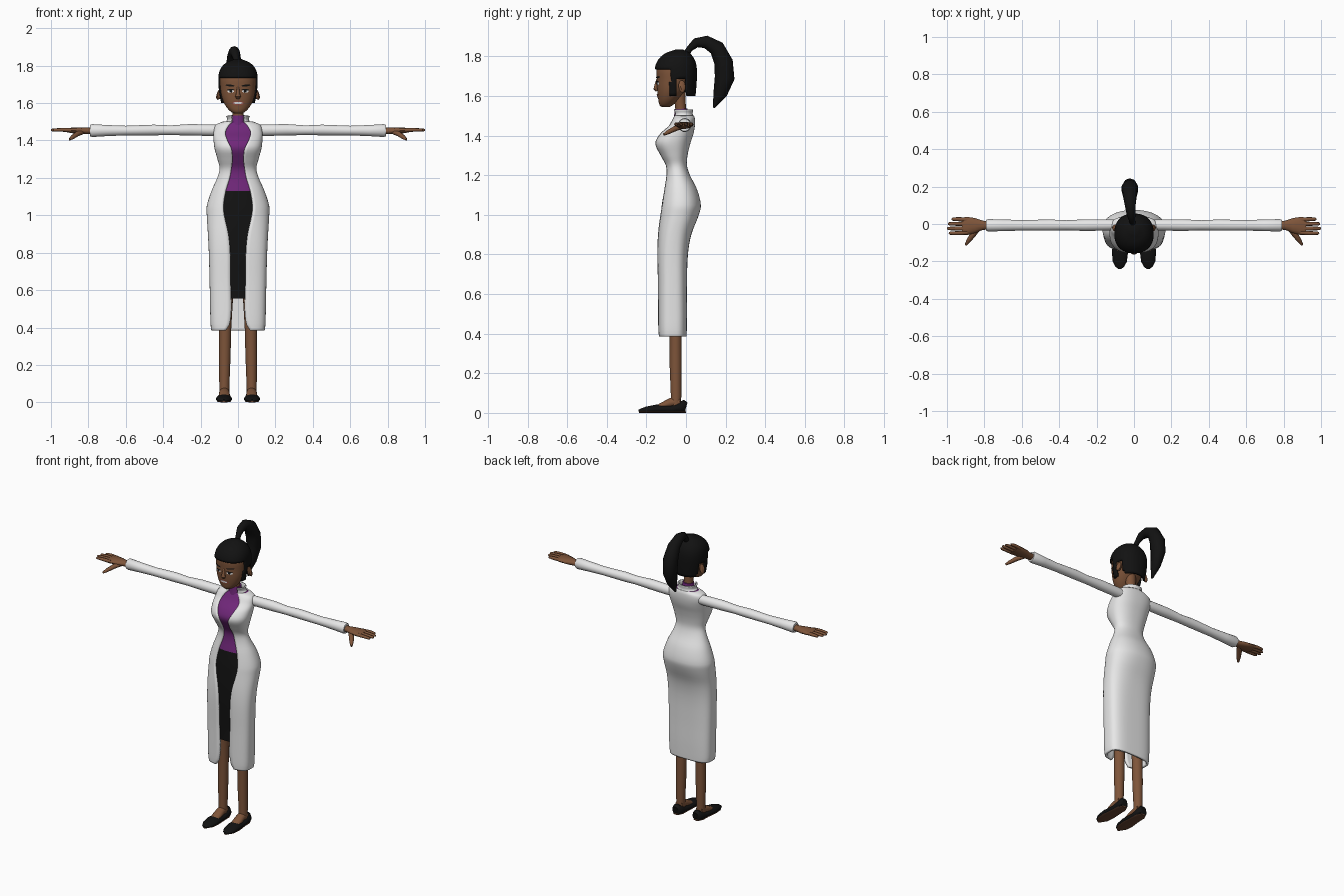
import bpy, bmesh, math
from mathutils import Vector

if "Cube" in bpy.data.objects:
    bpy.data.objects.remove(bpy.data.objects["Cube"])


def material(name, rgb, rough=0.7):
    m = bpy.data.materials.new(name)
    m.use_nodes = True
    m.diffuse_color = (*rgb, 1)
    node = m.node_tree.nodes["Principled BSDF"]
    node.inputs["Base Color"].default_value = (*rgb, 1)
    node.inputs["Roughness"].default_value = rough
    return m


WHITE = material("coat white", (.8, .8, .8))
SKIN = material("skin brown", (.21, .09, .042))
PURPLE = material("shirt purple", (.16, .02, .19))
BLACK = material("black", (.006, .006, .006))
LIPS = material("lip red", (.28, .07, .05))
SOLE = material("sole brown", (.13, .055, .03))


def finish(name, bm, mat, mirror=False, thick=0, fix=True):
    if fix:
        bmesh.ops.recalc_face_normals(bm, faces=bm.faces)
    me = bpy.data.meshes.new(name)
    bm.to_mesh(me)
    bm.free()
    me.materials.append(mat)
    ob = bpy.data.objects.new(name, me)
    bpy.context.collection.objects.link(ob)
    if mirror:
        ob.modifiers.new("mirror", "MIRROR").use_mirror_merge = False
    if thick:
        s = ob.modifiers.new("thickness", "SOLIDIFY")
        s.thickness, s.offset = thick, -1
    bpy.ops.object.select_all(action='DESELECT')
    ob.select_set(True)
    bpy.context.view_layer.objects.active = ob
    bpy.ops.object.shade_smooth_by_angle(angle=math.radians(50))
    return ob


def skin_rings(rings, closed=True, caps=True):
    bm = bmesh.new()
    vs = [[bm.verts.new(p) for p in r] for r in rings]
    n = len(rings[0])
    for a, b in zip(vs, vs[1:]):
        for i in range(n if closed else n - 1):
            j = (i + 1) % n
            bm.faces.new((a[i], a[j], b[j], b[i]))
    if closed and caps:
        bm.faces.new(vs[0][::-1])
        bm.faces.new(vs[-1])
    return bm


def sample(table, z):
    """Smooth interpolation of a table whose first column is height."""
    k = max(0, min(len(table) - 2, sum(r[0] <= z for r in table) - 1))
    p, q = table[k], table[k + 1]
    o, s = table[max(k - 1, 0)], table[min(k + 2, len(table) - 1)]
    h = q[0] - p[0]
    t = (z - p[0]) / h
    out = []
    for c in range(1, len(p)):
        m0 = (q[c] - o[c]) / (q[0] - o[0]) * h
        m1 = (s[c] - p[c]) / (s[0] - p[0]) * h
        d = q[c] - p[c]
        out.append(p[c] + t * (m0 + t * (3 * d - 2 * m0 - m1 + t * (m0 + m1 - 2 * d))))
    return out


def heights(table, lo=-9, hi=9, steps=4):
    zs = {lo, hi}
    for p, q in zip(table, table[1:]):
        zs |= {p[0] + (q[0] - p[0]) * i / steps for i in range(steps + 1)}
    return sorted(z for z in zs if max(lo, table[0][0]) <= z <= min(hi, table[-1][0]))


def spow(v, p):
    return math.copysign(abs(v) ** p, v)


def section(row, z, n=40, inset=0, opening=None):
    """Horizontal superellipse, starting at the front and turning to +x."""
    hw, yf, yb, e = row[0] - inset, row[1] + inset, row[2] - inset, row[3]
    a0 = math.asin(min(1, opening / hw) ** (e / 2)) if opening else 0
    pts = []
    for i in range(n):
        a = a0 + (2 * math.pi - 2 * a0) * i / ((n - 1) if opening else n)
        pts.append((hw * spow(math.sin(a), 2 / e),
                    (yf + yb) / 2 - (yb - yf) / 2 * spow(math.cos(a), 2 / e), z))
    return pts


def tube(name, pts, mat, up=(0, 0, 1), n=14, mirror=True, floor=None):
    """Path of (x, y, z, side radius, other radius)."""
    P = [Vector(p[:3]) for p in pts]
    rings = []
    for i, p in enumerate(pts):
        t = (P[min(i + 1, len(P) - 1)] - P[max(i - 1, 0)]).normalized()
        side = t.cross(Vector(up)).normalized()
        other = side.cross(t)
        ring = [P[i] + side * p[3] * math.cos(a) + other * p[4] * math.sin(a)
                for a in (2 * math.pi * j / n for j in range(n))]
        if floor is not None:
            for v in ring:
                v.z = max(v.z, floor)
        rings.append(ring)
    return finish(name, skin_rings(rings), mat, mirror)


# Torso: height, half width, front y, back y, squareness, coat opening
TORSO = [(.385, .143, -.138, .003, 3.2, .065), (.42, .147, -.14, .004, 3.2, .045),
         (.5, .149, -.141, .005, 3.2, .036), (.65, .152, -.142, .005, 3.1, .04),
         (.8, .156, -.145, .01, 2.9, .042), (.9, .161, -.143, .027, 2.6, .052),
         (1.0, .167, -.136, .065, 2.3, .075), (1.05, .167, -.131, .075, 2.2, .08),
         (1.13, .142, -.117, .055, 2.2, .068), (1.2, .111, -.103, .02, 2.2, .046),
         (1.25, .098, -.105, .005, 2.2, .036), (1.3, .11, -.13, .008, 2.3, .03),
         (1.36, .126, -.157, .022, 2.4, .038), (1.41, .131, -.135, .038, 2.4, .06),
         (1.45, .13, -.093, .045, 2.4, .068), (1.485, .118, -.07, .045, 2.3, .05),
         (1.502, .078, -.062, .04, 2.1, .035)]
coat = [section(r, z, 48, 0, r[4]) for z in heights(TORSO) for r in [sample(TORSO, z)]]
finish("long_coat", skin_rings(coat, closed=False), WHITE, thick=.014, fix=False)

for name, lo, hi, mat in (("shirt", 1.13, 1.5, PURPLE), ("skirt", .555, 1.13, BLACK)):
    rings = [section(sample(TORSO, z), z, 48, .009) for z in heights(TORSO, lo, hi)]
    finish(name, skin_rings(rings), mat)

# Collars and neck
COLLAR = [(1.495, .07, -.064, .038, 2), (1.51, .058, -.064, .034, 2), (1.53, .063, -.07, .036, 2)]
collar = [section(sample(COLLAR, z), z, 32, 0, .035) for z in heights(COLLAR)]
finish("coat_collar", skin_rings(collar, closed=False), WHITE, thick=.008, fix=False)
tube("shirt_collar", [(0, -.022, 1.48, .045, .042), (0, -.024, 1.51, .038, .035),
                      (0, -.025, 1.535, .035, .033)], PURPLE, (0, 1, 0), 20, False)
tube("neck", [(0, -.024, 1.5, .031, .028), (0, -.028, 1.55, .029, .027),
              (0, -.035, 1.63, .035, .032)], SKIN, (0, 1, 0), 20, False)

# Head
HEAD = [(1.543, .018, -.122, -.085, 2), (1.555, .04, -.134, -.065, 2.1),
        (1.585, .066, -.14, -.035, 2.2), (1.63, .086, -.145, 0, 2.2),
        (1.68, .095, -.147, .03, 2.2), (1.74, .097, -.148, .042, 2.2),
        (1.79, .08, -.125, .03, 2.1), (1.82, .03, -.07, -.02, 2)]
finish("head", skin_rings([section(sample(HEAD, z), z) for z in heights(HEAD)]), SKIN)
tube("nose", [(0, -.143, 1.685, .006, .006), (0, -.15, 1.655, .009, .009),
              (0, -.153, 1.636, .015, .011), (0, -.146, 1.625, .009, .006)], SKIN,
     (0, 1, 0), 12, False)
tube("ears", [(.09, -.022, 1.645, .012, .024), (.104, -.02, 1.648, .018, .032),
              (.109, -.018, 1.65, .011, .023)], SKIN)

# Hair cap with a straight fringe, a lock before each ear and a long back
HAIR = [(1.6, .09, -.145, .048, 2.2), (1.67, .102, -.15, .054, 2.2),
        (1.735, .105, -.157, .055, 2.3), (1.78, .095, -.142, .045, 2.2),
        (1.815, .065, -.105, .02, 2.1), (1.835, .02, -.05, -.015, 2)]
bm = skin_rings([section(sample(HAIR, z), z, 56) for z in heights(HAIR)])
bare = []
for f in bm.faces:
    c = f.calc_center_median()
    lock = -.08 < c.y < -.05
    if c.z < 1.735 and not (lock or c.y > .002 or (c.z > 1.68 and c.y > -.08)) or len(f.verts) > 4 and c.z < 1.7:
        bare.append(f)
bmesh.ops.delete(bm, geom=bare, context='FACES')
finish("hair_cap", bm, BLACK, thick=.012, fix=False)
tube("ponytail", [(-.005, .0, 1.81, .016, .016), (-.01, .018, 1.838, .016, .016),
                  (-.015, .05, 1.868, .024, .024), (-.02, .1, 1.873, .032, .03),
                  (-.022, .155, 1.842, .04, .038), (-.022, .19, 1.77, .047, .046),
                  (-.022, .195, 1.69, .05, .042), (-.022, .172, 1.61, .035, .028),
                  (-.022, .14, 1.54, .005, .005)], BLACK, (1, 0, 0), 10, False)


def face_patch(name, x, z, rx, rz, mat, lift, tilt=0, mirror=True):
    """Thin ellipse laid on the front of the head."""
    bm = bmesh.new()

    def vert(px, pz):
        hw, yf, yb, e = sample(HEAD, pz)
        k = (1 - min(1, abs(px / hw)) ** e) ** (1 / e)
        return bm.verts.new((px, (yf + yb) / 2 - (yb - yf) / 2 * k - lift, pz))
    mid = vert(x, z)
    rim = []
    for i in range(16):
        a = math.tau * i / 16
        px = rx * math.cos(a)
        rim.append(vert(x + px, z + rz * math.sin(a) + tilt * px))
    for i in range(16):
        bm.faces.new((mid, rim[i], rim[(i + 1) % 16]))
    finish(name, bm, mat, mirror, fix=False)


face_patch("eye_whites", .039, 1.663, .018, .008, WHITE, .003)
face_patch("pupils", .038, 1.664, .008, .008, BLACK, .005)
face_patch("eyelashes", .04, 1.672, .021, .0035, BLACK, .006, -.08)
face_patch("eyebrows", .043, 1.694, .024, .005, BLACK, .004, .1)
face_patch("lips", 0, 1.6, .032, .012, LIPS, .003, 0, False)
face_patch("teeth", 0, 1.601, .025, .006, WHITE, .005, 0, False)

# Sleeves, hands and fingers
tube("sleeves", [(.09, -.005, 1.455, .028, .03), (.14, -.005, 1.455, .03, .031),
                 (.26, -.006, 1.457, .031, .031), (.36, -.007, 1.455, .027, .026),
                 (.45, -.006, 1.456, .03, .029), (.6, -.007, 1.453, .028, .026),
                 (.7, -.007, 1.453, .031, .03), (.78, -.007, 1.453, .033, .035),
                 (.79, -.007, 1.453, .029, .031)], WHITE, n=18)
tube("hands", [(.77, -.007, 1.452, .021, .019), (.81, -.007, 1.451, .025, .018),
               (.85, -.008, 1.452, .04, .018), (.89, -.01, 1.454, .048, .015),
               (.92, -.011, 1.455, .045, .01)], SKIN)
FINGERS = [("little", .026, .975), ("ring", .001, .995), ("middle", -.024, 1.0), ("index", -.049, .99)]
for name, y, tip in FINGERS:
    base = -.011 + (y + .011) * .9
    tube(name + "_fingers", [(.89, base, 1.455, .012, .011), (.94, y, 1.457, .011, .01),
                             (tip - .008, y, 1.456, .009, .008), (tip, y, 1.455, .004, .004)], SKIN, n=8)
tube("thumbs", [(.825, -.015, 1.447, .012, .012), (.86, -.055, 1.435, .016, .014),
                (.885, -.09, 1.417, .012, .011), (.9, -.112, 1.405, .006, .006)], SKIN, n=8)

# Legs, feet and shoes
tube("legs", [(.073, -.052, .03, .026, .026), (.073, -.05, .09, .027, .027),
              (.071, -.052, .24, .031, .031), (.069, -.052, .4, .033, .031),
              (.066, -.06, .6, .042, .04)], SKIN, (0, 1, 0), 18)
tube("feet", [(.073, -.03, .055, .024, .025), (.073, -.075, .052, .028, .025),
              (.073, -.11, .038, .03, .02), (.073, -.15, .025, .028, .012)], SKIN)
tube("shoes", [(.073, .001, .03, .018, .024), (.073, -.006, .032, .029, .035),
               (.073, -.03, .025, .035, .03), (.073, -.07, .018, .037, .022),
               (.074, -.115, .018, .04, .024), (.075, -.15, .018, .043, .024),
               (.076, -.2, .014, .038, .018), (.076, -.228, .011, .024, .011),
               (.076, -.24, .01, .008, .005)], BLACK, n=18, floor=.006)
tube("soles", [(.073, 0, .004, .018, .004), (.073, -.03, .004, .033, .004),
               (.073, -.08, .004, .034, .004), (.075, -.15, .004, .04, .004),
               (.076, -.2, .004, .035, .004), (.076, -.238, .004, .009, .004)], SOLE, n=12, floor=0)
